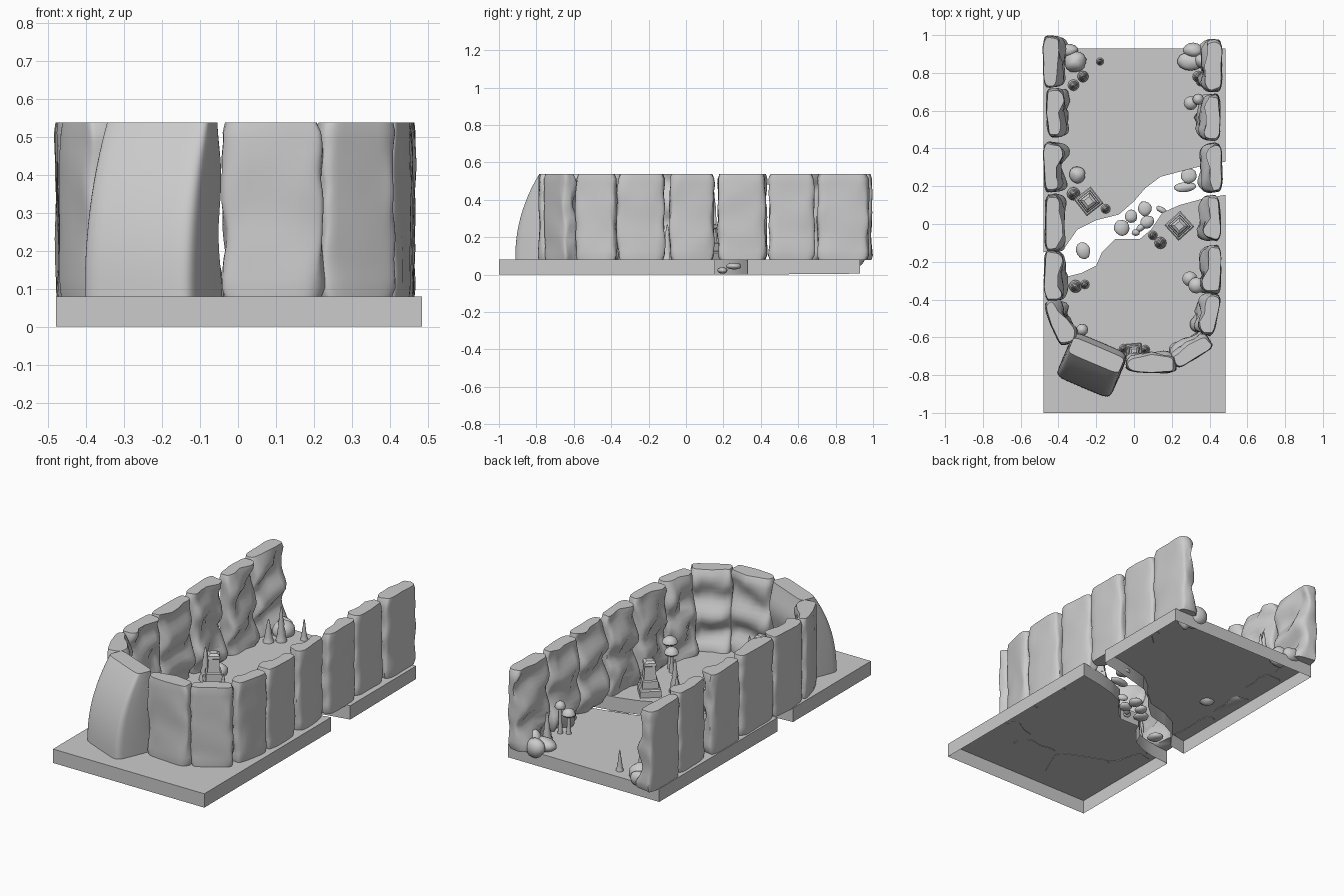
import bpy, bmesh, math, random
from mathutils import Vector, Matrix, noise

if "Cube" in bpy.data.objects:
    bpy.data.objects.remove(bpy.data.objects["Cube"])

random.seed(4)
FLOOR, TOP = 0.08, 0.54


def finish(name, bm, angle=35):
    bmesh.ops.recalc_face_normals(bm, faces=bm.faces)
    me = bpy.data.meshes.new(name)
    bm.to_mesh(me)
    bm.free()
    ob = bpy.data.objects.new(name, me)
    bpy.context.collection.objects.link(ob)
    me.shade_smooth()
    me.set_sharp_from_angle(angle=math.radians(angle))
    return ob


def loft(bm, rings, bottom=True):
    vs = [[bm.verts.new(p) for p in r] for r in rings]
    n = len(vs[0])
    for a, b in zip(vs, vs[1:]):
        for i in range(n):
            bm.faces.new((a[i], a[(i + 1) % n], b[(i + 1) % n], b[i]))
    bm.faces.new(vs[-1])
    if bottom:
        bm.faces.new(vs[0][::-1])


def spow(x, p):
    return math.copysign(abs(x) ** p, x)


# floor slabs: skirted tops with open undersides, split by a winding stream
def floor(name, outline):
    bm = bmesh.new()
    hi = [bm.verts.new((x, y, FLOOR)) for x, y in outline]
    lo = [bm.verts.new((x, y, 0.005 if y > 0.9 else 0)) for x, y in outline]
    n = len(hi)
    for i in range(n):
        bm.faces.new((lo[i], lo[(i + 1) % n], hi[(i + 1) % n], hi[i]))
    top = bm.faces.new(hi)
    bmesh.ops.triangulate(bm, faces=[top])
    finish(name, bm)


back_bank = [(-.48, -.15), (-.37, -.13), (-.3, -.03), (-.2, .02), (-.08, .05), (0, .12),
             (.06, .19), (.14, .25), (.33, .3), (.485, .33)]
front_bank = [(-.48, -.29), (-.36, -.28), (-.28, -.26), (-.2, -.22), (-.17, -.15), (-.1, -.08),
              (.03, -.08), (.09, -.03), (.15, .06), (.24, .1), (.35, .13), (.485, .155)]
floor("back_floor", back_bank + [(.485, .93), (-.48, .93)])
floor("front_floor", [(-.48, -1), (.485, -1)] + front_bank[::-1])


# wall stones: smooth outside, lumpy inside; p->q is the outer line, room on its left
def wall_stone(name, p, q, seed):
    p, q = Vector((*p, 0)), Vector((*q, 0))
    d = q - p
    w = d.length
    d.normalize()
    nrm = Vector((-d.y, d.x, 0))
    mid = (p + q) / 2
    N, L = 32, 18
    rings = []
    for k in range(L + 1):
        t = k / L
        z = FLOOR - 0.003 + (TOP - FLOOR + 0.001) * t
        edge = 0.93 if k in (0, L) else 1.0
        ring = []
        for i in range(N):
            a = 2 * math.pi * i / N
            u = spow(math.cos(a), 0.45) * edge
            v = spow(math.sin(a), 0.5) * edge
            co = Vector((u * 1.3 + seed * 7.1, v * 0.7, t * 3.2))
            nz = noise.noise(co)
            u *= w / 2 - 0.006 + 0.012 * noise.noise(co * 1.6)
            if v > 0:
                lump = 0.022 * math.cos(2 * math.pi * (2.2 * t + 0.25 * nz + seed * .13 * (1 if u > 0 else -1)))
                v *= 0.068 - 0.025 * t + lump * (1 - 0.4 * t) + 0.035 * nz
            else:
                v *= 0.037 + 0.008 * nz
            ring.append(mid + d * u + nrm * (0.042 + v) + Vector((0, 0, z)))
        rings.append(ring)
    bm = bmesh.new()
    loft(bm, rings)
    finish(name, bm, 50)


runs = [((-.485, 1.0), (-.485, .72)), ((-.475, .715), (-.46, .455)), ((-.485, .435), (-.48, .165)),
        ((-.475, .16), (-.475, -.15)), ((-.48, -.135), (-.48, -.41)), ((-.49, -.42), (-.395, -.655)),
        ((-.045, -.785), (.225, -.795)), ((.23, -.775), (.43, -.655)), ((.425, -.60), (.468, -.375)),
        ((.465, -.37), (.465, -.11)), ((.465, -.09), (.455, .155)), ((.47, .165), (.47, .43)),
        ((.46, .44), (.46, .69)), ((.47, .7), (.47, .98))]
for i, (p, q) in enumerate(runs):
    wall_stone(f"wall_stone_{i + 1}", p, q, i + 1)

# door boulder: wide block whose outer face curves back towards the top
bm = bmesh.new()
rings = []
M = Matrix.Translation((-.23, -.765, 0)) @ Matrix.Rotation(math.radians(-23), 4, 'Z')
for k in range(13):
    t = k / 12
    ring = []
    for i in range(32):
        a = 2 * math.pi * i / 32
        u, v = spow(math.cos(a), .28), spow(math.sin(a), .28)
        x = u * (0.158 - 0.012 * t ** 2)
        outer = -0.11 + 0.14 * t ** 2.2
        y = outer + (0.135 - outer) * (v + 1) / 2
        if v > 0:
            y += 0.015 * math.cos(9 * t) * v
        ring.append(M @ Vector((x, y, FLOOR - .002 + (TOP - FLOOR) * t)))
    rings.append(ring)
loft(bm, rings)
finish("door_boulder", bm)


# stepped square pedestals with a tapering post
def pedestal(name, x, y, s, turn):
    bm = bmesh.new()
    prof = [(.056, 0), (.056, .035), (.05, .043), (.043, .045), (.041, .085),
            (.034, .09), (.028, .165), (.034, .17), (.031, .185), (.018, .195)]
    R = Matrix.Translation((x, y, FLOOR)) @ Matrix.Rotation(math.radians(turn), 4, 'Z')
    loft(bm, [[R @ Vector((sx * r * s, sy * r * s, z * s)) for sx, sy in
               ((1, 1), (-1, 1), (-1, -1), (1, -1))] for r, z in prof])
    finish(name, bm, 25)


pedestal("left_pedestal", -.24, .12, 1, 38)
pedestal("right_pedestal", .24, -.01, 1, 42)
pedestal("front_pedestal", 0, -.675, .75, 5)


# turned parts: stalagmites and mushrooms
def turned(name, x, y, prof, z0=FLOOR, n=12):
    bm = bmesh.new()
    loft(bm, [[(x + r * math.cos(2 * math.pi * i / n), y + r * math.sin(2 * math.pi * i / n), z0 + z)
               for i in range(n)] for r, z in prof])
    finish(name, bm, 50)


spikes = [(-.32, .735, .03, .13), (-.27, .78, .03, .2), (-.18, .86, .02, .12), (.34, .78, .03, .17),
          (.35, .75, .02, .09), (-.32, .16, .035, .19), (-.15, .08, .025, .11), (.1, -.06, .024, .12),
          (.14, -.1, .032, .19), (-.31, -.33, .034, .17), (-.26, -.32, .024, .1),
          (-.055, -.66, .024, .12), (.06, -.665, .024, .13)]
for i, (x, y, r, h) in enumerate(spikes):
    prof = [(1, 0), (.95, .08), (.7, .2), (.75, .27), (.5, .42), (.55, .5), (.32, .68), (.34, .74), (.15, .94), (.03, 1)]
    turned(f"stalagmite_{i + 1}", x, y, [(a * r, b * h) for a, b in prof])

shrooms = [(.3, .64, .037, .11), (.34, .66, .03, .15), (.295, -.29, .04, .11), (.33, -.325, .043, .15),
           (-.275, -.56, .032, .11), (-.31, -.58, .03, .07)]
for i, (x, y, r, h) in enumerate(shrooms):
    turned(f"mushroom_{i + 1}", x, y, [(.014, 0), (.009, h * .5), (.01, h), (r * .85, h - .006), (r, h + .002),
                                       (r * .85, h + .018), (r * .5, h + .03), (r * .1, h + .034)])


# loose stones in the stream and boulders by the walls
def stone(name, x, y, z, rx, ry, rz, turn=0):
    bm = bmesh.new()
    bmesh.ops.create_uvsphere(bm, u_segments=14, v_segments=9, radius=1)
    off = Vector((x * 9, y * 9, z))
    for v in bm.verts:
        v.co *= 1 + .14 * noise.noise(v.co * 1.2 + off)
    bm.transform(Matrix.Translation((x, y, z)) @ Matrix.Rotation(math.radians(turn), 4, 'Z')
                 @ Matrix.Diagonal((rx, ry, rz, 1)))
    finish(name, bm, 60)


stream = [(-.27, -.14, .037, .046, 20), (-.015, .04, .033, .034, 0), (-.065, -.02, .04, .042, 30),
          (.01, -.045, .022, .018, 0), (.058, .08, .037, .04, 0), (.07, .01, .04, .033, 30),
          (.035, -.02, .025, .018, 40), (.145, .075, .03, .016, -30), (.27, .195, .06, .026, 5), (.29, .255, .042, .04, 0)]
for i, (x, y, rx, ry, a) in enumerate(stream):
    stone(f"stream_stone_{i + 1}", x, y, .022 if i != 9 else .045, rx, ry, .018, a)
for i, (x, y, rx, ry, rz) in enumerate([(-.31, .86, .06, .055, .055), (-.35, .92, .055, .035, .04),
                                        (.3, .86, .07, .05, .04), (.315, .92, .055, .04, .055),
                                        (-.3, .26, .042, .045, .04), (.36, .865, .04, .045, .07)]):
    stone(f"boulder_{i + 1}", x, y, FLOOR + .02, rx, ry, rz)
